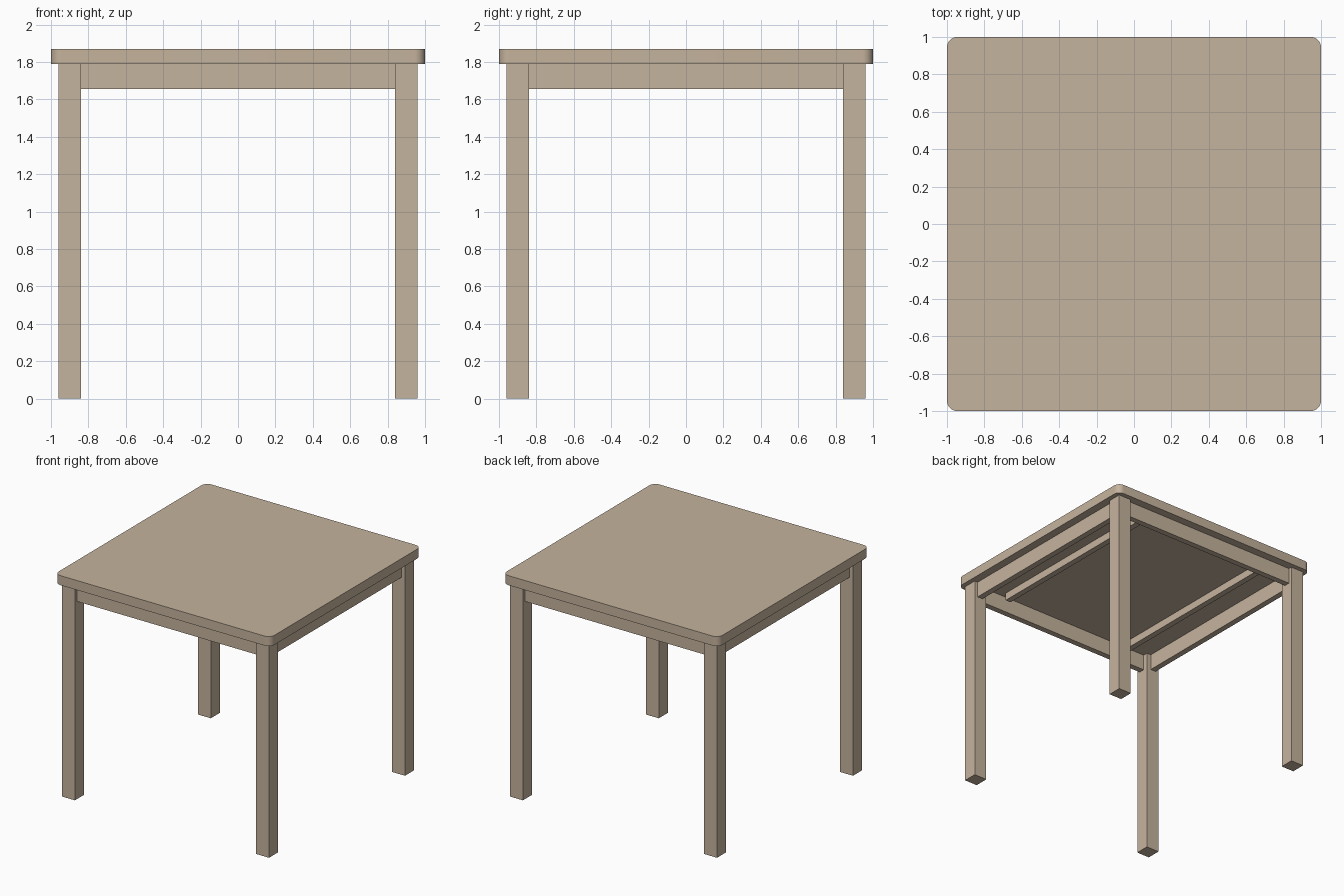
import bpy, bmesh
from mathutils import Vector

if "Cube" in bpy.data.objects:
    bpy.data.objects.remove(bpy.data.objects["Cube"])

wood = bpy.data.materials.new("light_wood")
wood.diffuse_color = (0.558, 0.451, 0.337, 1.0)
wood.use_nodes = True
wood.node_tree.nodes["Principled BSDF"].inputs["Base Color"].default_value = wood.diffuse_color


def box(name, lo, hi, corner=0.0):
    """Box between two corners, optionally with rounded vertical edges."""
    lo, hi = Vector(lo), Vector(hi)
    bm = bmesh.new()
    bmesh.ops.create_cube(bm, size=1.0)
    for v in bm.verts:
        v.co = Vector(((lo[i] + hi[i]) / 2 + v.co[i] * (hi[i] - lo[i]) for i in range(3)))
    if corner:
        upright = [e for e in bm.edges
                   if abs(e.verts[0].co.z - e.verts[1].co.z) > 0.01]
        bmesh.ops.bevel(bm, geom=upright, offset=corner, segments=8,
                        profile=0.5, affect='EDGES')
    mesh = bpy.data.meshes.new(name)
    bm.to_mesh(mesh)
    bm.free()
    mesh.materials.append(wood)
    obj = bpy.data.objects.new(name, mesh)
    bpy.context.collection.objects.link(obj)
    return obj


UNDER = 1.79              # underside of the tabletop
LEG_IN, LEG_OUT = 0.84, 0.96

# Tabletop with rounded corners
top = box("tabletop", (-1, -1, UNDER), (1, 1, 1.87), corner=0.055)
bpy.context.view_layer.objects.active = top
top.select_set(True)
bpy.ops.object.shade_smooth_by_angle(angle=0.6)

# Four square legs
for sx, x_name in ((-1, "left"), (1, "right")):
    for sy, y_name in ((-1, "front"), (1, "back")):
        cx, cy, h = sx * 0.9, sy * 0.9, (LEG_OUT - LEG_IN) / 2
        box(f"{y_name}_{x_name}_leg", (cx - h, cy - h, 0), (cx + h, cy + h, UNDER))

# Aprons between the legs, set back slightly from the leg faces
for s, x_name, y_name in ((-1, "left", "front"), (1, "right", "back")):
    a, b = sorted((s * 0.88, s * 0.93))
    box(f"{y_name}_apron", (-LEG_IN, a, 1.655), (LEG_IN, b, UNDER))
    box(f"{x_name}_apron", (a, -LEG_IN, 1.655), (b, LEG_IN, UNDER))

    # Support rail under the tabletop, running front to back
    c = s * 0.62
    box(f"{x_name}_support_rail", (c - 0.025, -0.83, 1.725), (c + 0.025, 0.83, UNDER))
